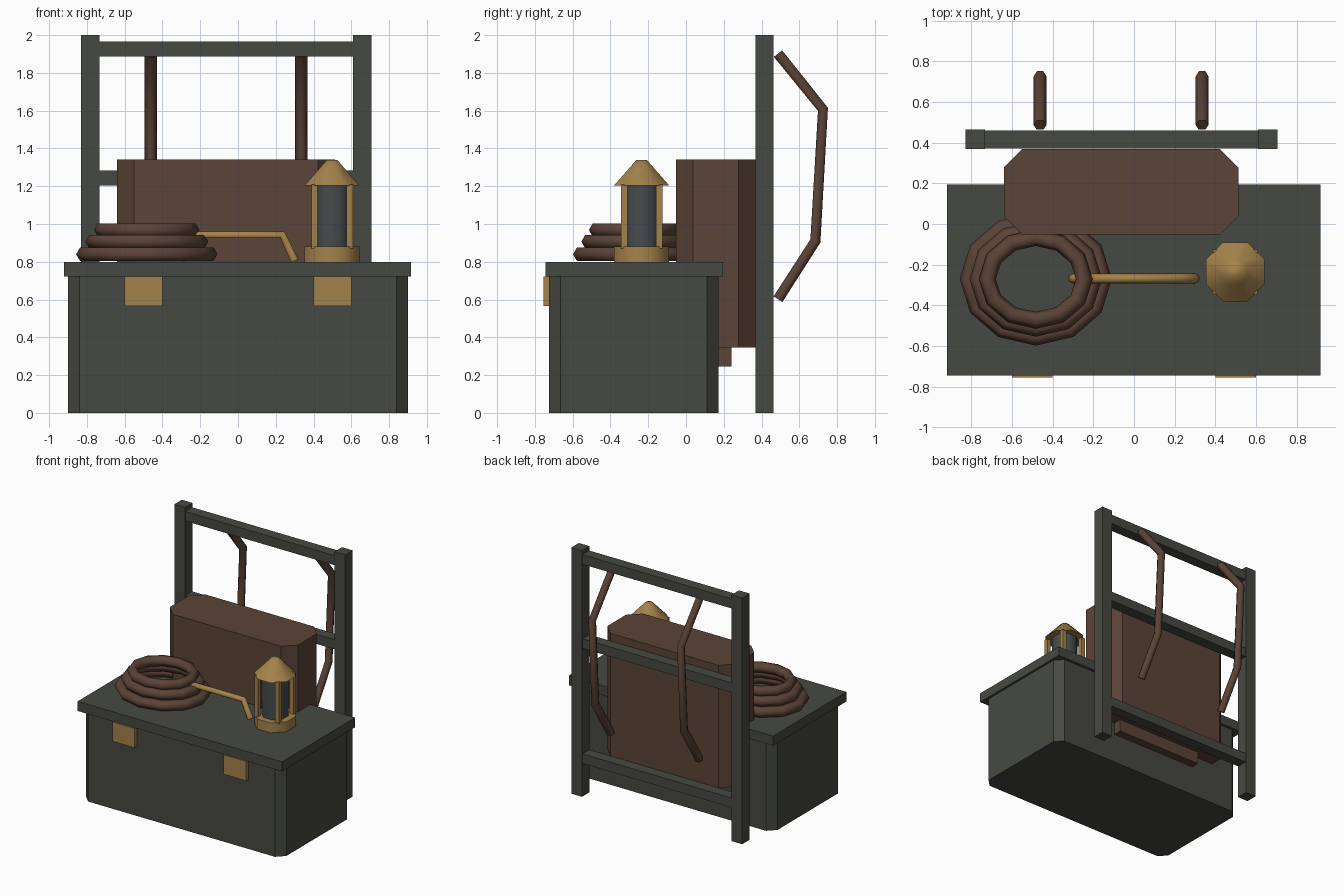
import bpy, bmesh, math
from mathutils import Vector

if "Cube" in bpy.data.objects:
    bpy.data.objects.remove(bpy.data.objects["Cube"])


def material(name, rgb):
    m = bpy.data.materials.new(name)
    m.diffuse_color = (*rgb, 1)
    m.use_nodes = True
    m.node_tree.nodes["Principled BSDF"].inputs["Base Color"].default_value = m.diffuse_color
    return m


GREY = material("dark_grey", (0.062, 0.066, 0.054))
BROWN = material("brown", (0.105, 0.056, 0.038))
GOLD = material("gold", (0.37, 0.225, 0.07))
GLASS = material("glass", (0.06, 0.07, 0.073))


def finish(name, bm, mat, smooth=0):
    bmesh.ops.recalc_face_normals(bm, faces=bm.faces)
    me = bpy.data.meshes.new(name)
    bm.to_mesh(me)
    bm.free()
    me.materials.append(mat)
    ob = bpy.data.objects.new(name, me)
    bpy.context.collection.objects.link(ob)
    if smooth:
        bpy.ops.object.select_all(action='DESELECT')
        ob.select_set(True)
        bpy.context.view_layer.objects.active = ob
        bpy.ops.object.shade_smooth_by_angle(angle=math.radians(smooth))
    return ob


def box(name, x, y, z, mat, chamfer=0):
    """Box from (min, max) ranges, optionally with chamfered vertical edges."""
    bm = bmesh.new()
    bmesh.ops.create_cube(bm, size=1)
    for v in bm.verts:
        v.co = [r[0] + (c + 0.5) * (r[1] - r[0]) for c, r in zip(v.co, (x, y, z))]
    if chamfer:
        up = [e for e in bm.edges if abs(e.verts[0].co.z - e.verts[1].co.z) > 0.01]
        bmesh.ops.bevel(bm, geom=up, offset=chamfer, offset_type='OFFSET',
                        segments=1, affect='EDGES')
    return finish(name, bm, mat)


def skin(bm, rings, closed=False):
    n = len(rings[0])
    pairs = list(zip(rings, rings[1:])) + ([(rings[-1], rings[0])] if closed else [])
    for a, b in pairs:
        for i in range(n):
            j = (i + 1) % n
            bm.faces.new((a[i], a[j], b[j], b[i]))
    if not closed:
        bm.faces.new(rings[0][::-1])
        bm.faces.new(rings[-1])


def tube(name, pts, normal, radius, mat, closed=False, turn=0):
    """Six-sided tube along a planar path; normal is the path plane's normal."""
    bm = bmesh.new()
    pts, n = [Vector(p) for p in pts], Vector(normal)
    rings = []
    for i, p in enumerate(pts):
        if closed:
            before, after = pts[i - 1], pts[(i + 1) % len(pts)]
        else:
            before, after = pts[max(i - 1, 0)], pts[min(i + 1, len(pts) - 1)]
        t = Vector()
        for d in (p - before, after - p):
            if d.length > 0:
                t += d.normalized()
        side = t.normalized().cross(n)
        angles = [turn + k * math.pi / 3 for k in range(6)]
        rings.append([bm.verts.new(p + radius * (math.cos(a) * n + math.sin(a) * side))
                      for a in angles])
    skin(bm, rings, closed)
    return finish(name, bm, mat, 65)


def octagon(name, centre, profile, mat):
    """Eight-sided stack of (flat-to-flat radius, height) rings."""
    bm = bmesh.new()
    rings = []
    for r, z in profile:
        r /= math.cos(math.pi / 8)
        rings.append([bm.verts.new((centre[0] + r * math.cos((k + 0.5) * math.pi / 4),
                                    centre[1] + r * math.sin((k + 0.5) * math.pi / 4), z))
                      for k in range(8)])
    skin(bm, rings)
    return finish(name, bm, mat, 50)


# chest, lid and latches
box("chest_body", (-0.9, 0.9), (-0.725, 0.172), (0, 0.725), GREY, 0.06)
box("chest_lid", (-0.92, 0.917), (-0.745, 0.195), (0.722, 0.8), GREY)
for side, x in (("left", -0.5), ("right", 0.5)):
    box(f"latch_{side}", (x - 0.1, x + 0.1), (-0.755, -0.71), (0.565, 0.722), GOLD)

# lid handle
tube("lid_handle", [(-0.3, -0.268, 0.805), (-0.235, -0.268, 0.943),
                    (0.235, -0.268, 0.943), (0.3, -0.268, 0.805)], (0, 1, 0), 0.024, GOLD)

# pack frame
for side, x in (("left", -0.83), ("right", 0.61)):
    box(f"frame_post_{side}", (x, x + 0.096), (0.368, 0.464), (0, 2), GREY)
for part, z in (("lower", 0.27), ("middle", 1.205), ("top", 1.888)):
    box(f"frame_bar_{part}", (-0.74, 0.615), (0.372, 0.46), (z, z + 0.078), GREY)

# pack and the flat roll below it
box("pack", (-0.64, 0.513), (-0.052, 0.368), (0.345, 1.342), BROWN, 0.09)
box("pack_lower_roll", (-0.44, 0.34), (0.08, 0.24), (0.245, 0.36), BROWN)

# shoulder straps
for side, x in (("left", -0.462), ("right", 0.335)):
    tube(f"shoulder_strap_{side}", [(x, y, z) for y, z in
         ((0.487, 1.902), (0.725, 1.607), (0.685, 0.91), (0.487, 0.602))],
         (1, 0, 0), 0.032, BROWN)

# rope coil: three stacked oval rings
for i, (rx, ry, z) in enumerate(((0.333, 0.287, 0.84), (0.285, 0.243, 0.907), (0.238, 0.203, 0.968))):
    ring = [(-0.483 + rx * math.cos(a), -0.27 + ry * math.sin(a), z)
            for a in (k * math.pi / 6 for k in range(12))]
    tube(f"rope_ring_{i + 1}", ring, (0, 0, 1), 0.041, BROWN, True, math.pi / 6)

# lantern
C = (0.498, -0.235)
octagon("lantern_base", C, ((0.145, 0.8), (0.145, 0.88)), GOLD)
octagon("lantern_glass", C, ((0.095, 0.87), (0.095, 1.21)), GLASS)
octagon("lantern_cap", C, ((0.145, 1.205), (0.06, 1.302), (0.027, 1.34)), GOLD)
for i, (sx, sy) in enumerate(((-1, -1), (1, -1), (1, 1), (-1, 1))):
    x, y = C[0] + sx * 0.093, C[1] + sy * 0.093
    box(f"lantern_post_{i + 1}", (x - 0.017, x + 0.017), (y - 0.017, y + 0.017), (0.87, 1.21), GOLD)
